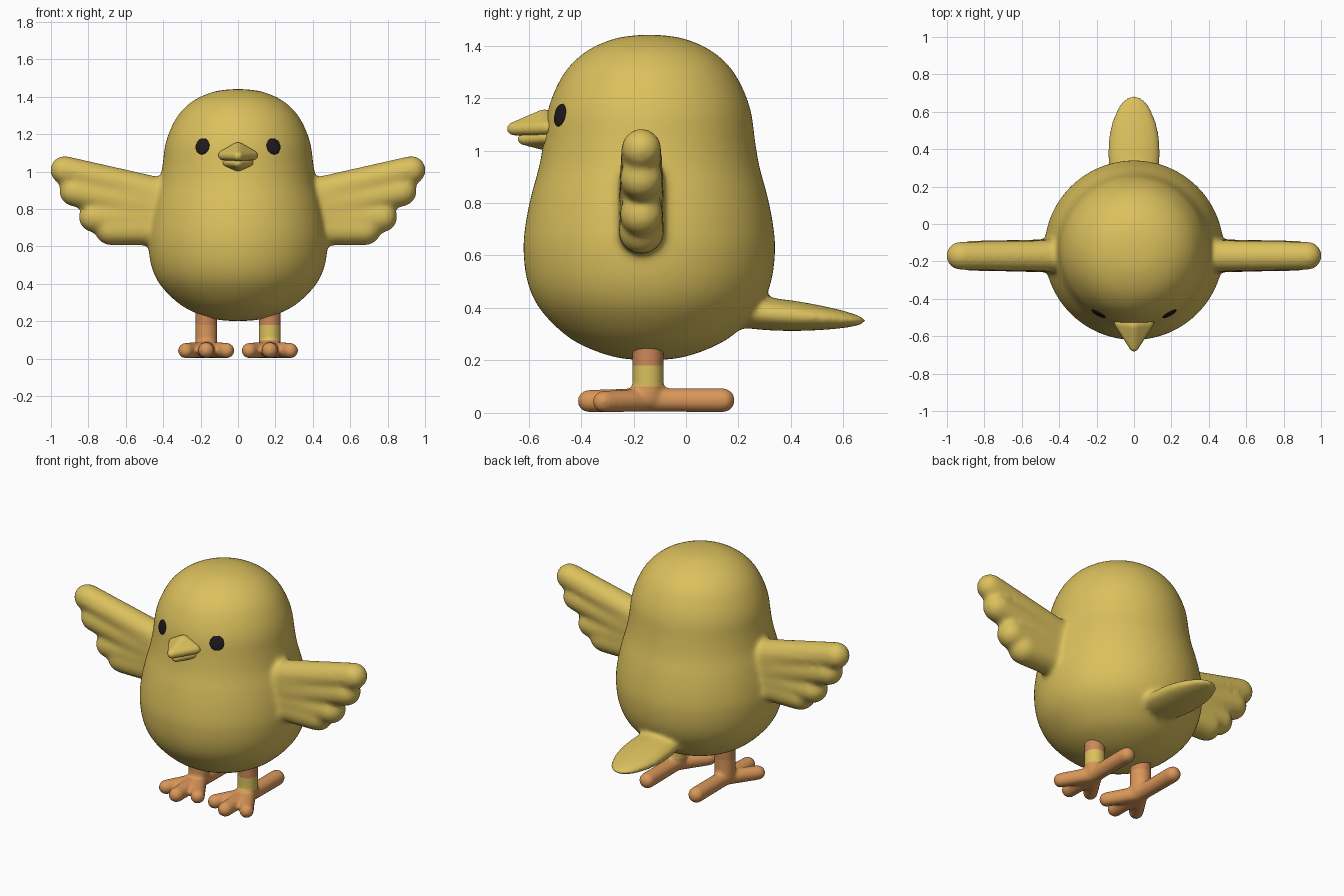
import bpy, bmesh, math
from mathutils import Vector

cube = bpy.data.objects.get("Cube")
if cube:
    bpy.data.objects.remove(cube, do_unlink=True)


def material(name, rgb):
    m = bpy.data.materials.new(name)
    m.use_nodes = True
    color = (*rgb, 1)
    m.diffuse_color = color
    m.node_tree.nodes["Principled BSDF"].inputs["Base Color"].default_value = color
    return m


YELLOW = material("chick_yellow", (0.71, 0.53, 0.11))
ORANGE = material("foot_orange", (0.70, 0.31, 0.10))
SHIN = material("shin_orange", (0.60, 0.25, 0.10))
DARK = material("eye_dark", (0.015, 0.01, 0.012))


def hull(bm, *balls):
    """Add the convex hull of balls (x, y, z, radius) to bm."""
    part = bmesh.new()
    points = bmesh.new()
    for x, y, z, r in balls:
        bmesh.ops.create_icosphere(points, subdivisions=3, radius=r)
        for v in points.verts:
            part.verts.new(v.co + Vector((x, y, z)))
        points.clear()
    res = bmesh.ops.convex_hull(part, input=part.verts[:])
    inner = {v for v in res["geom_interior"] + res["geom_unused"]
             if isinstance(v, bmesh.types.BMVert)}
    bmesh.ops.delete(part, geom=list(inner), context="VERTS")
    merge(bm, part)
    points.free()


def merge(bm, part):
    bmesh.ops.recalc_face_normals(part, faces=part.faces[:])
    mesh = bpy.data.meshes.new("temp")
    part.to_mesh(mesh)
    part.free()
    bm.from_mesh(mesh)
    bpy.data.meshes.remove(mesh)


def finish(name, bm, mats, voxel=None, rounds=0):
    """Turn bm into an object, fused and softened when a voxel size is given."""
    mesh = bpy.data.meshes.new(name)
    bm.to_mesh(mesh)
    bm.free()
    obj = bpy.data.objects.new(name, mesh)
    bpy.context.collection.objects.link(obj)
    bpy.ops.object.select_all(action="DESELECT")
    bpy.context.view_layer.objects.active = obj
    obj.select_set(True)
    if voxel:
        fuse = obj.modifiers.new("fuse", "REMESH")
        fuse.mode = "VOXEL"
        fuse.voxel_size = voxel
        soft = obj.modifiers.new("soften", "SMOOTH")
        soft.factor = 0.5
        soft.iterations = rounds
        for m in ("fuse", "soften"):
            bpy.ops.object.modifier_apply(modifier=m)
    obj.data.materials.clear()
    for m in mats:
        obj.data.materials.append(m)
    bpy.ops.object.shade_smooth()
    return obj


def curve_through(pts, steps=4):
    """Smooth curve through the profile points."""
    p = [Vector(q) for q in [pts[0], *pts, pts[-1]]]
    out = []
    for a, b, c, d in zip(p, p[1:], p[2:], p[3:]):
        for i in range(steps):
            t = i / steps
            out.append(0.5 * (2 * b + (c - a) * t + (2 * a - 5 * b + 4 * c - d) * t ** 2
                              + (3 * b - a - 3 * c + d) * t ** 3))
    return out + [p[-1]]


# Body: lathed egg shape
AXIS_Y = -0.14
profile = [(0, 0.2), (0.12, 0.21), (0.24, 0.25), (0.33, 0.305), (0.42, 0.4), (0.465, 0.5),
           (0.48, 0.62), (0.472, 0.72), (0.45, 0.83), (0.42, 0.94), (0.403, 1.04),
           (0.39, 1.14), (0.36, 1.23), (0.31, 1.315), (0.23, 1.385), (0.12, 1.43), (0, 1.443)]
lathe = bmesh.new()
ring = [lathe.verts.new((max(r, 0), AXIS_Y, z)) for r, z in curve_through(profile)]
edges = [lathe.edges.new(pair) for pair in zip(ring, ring[1:])]
bmesh.ops.spin(lathe, geom=ring + edges, cent=(0, AXIS_Y, 0), axis=(0, 0, 1),
               angle=math.tau, steps=64)
bmesh.ops.remove_doubles(lathe, verts=lathe.verts[:], dist=0.0005)
body = bmesh.new()
merge(body, lathe)

# Wings: a slab with four rounded feathers, on both sides
WING_Y = -0.17
slab = [(0.38, 0.87, 0.09), (0.40, 0.69, 0.088), (0.58, 0.71, 0.08), (0.78, 0.91, 0.07)]
feathers = [[(0.42, 0.885, 0.085), (0.928, 1.008, 0.077)],
            [(0.40, 0.80, 0.09), (0.875, 0.895, 0.082)],
            [(0.40, 0.75, 0.09), (0.77, 0.757, 0.083)],
            [(0.44, 0.695, 0.09), (0.68, 0.692, 0.087)]]
for side in (-1, 1):
    for group in [slab] + feathers:
        hull(body, *[(side * x, WING_Y, z, r) for x, z, r in group])

# Tail: flattened paddle reaching backwards
tail = bmesh.new()
bmesh.ops.create_uvsphere(tail, u_segments=32, v_segments=20, radius=1)
for v in tail.verts:
    x, y, z = v.co
    v.co = (0.142 * x, 0.38 + 0.31 * y, 0.372 - 0.022 * y + (0.06 - 0.018 * y) * z)
merge(body, tail)
body_obj = finish("body_wings_and_tail", body, [YELLOW], 0.013, 16)

# Beak halves
upper = bmesh.new()
hull(upper, (0, -0.657, 1.083, 0.026), (0, -0.54, 1.12, 0.038),
     (-0.08, -0.53, 1.087, 0.027), (0.08, -0.53, 1.087, 0.027))
finish("upper_beak", upper, [YELLOW], 0.008, 5)
lower = bmesh.new()
hull(lower, (0, -0.62, 1.044, 0.023), (0, -0.54, 1.03, 0.03),
     (-0.06, -0.53, 1.05, 0.024), (0.06, -0.53, 1.05, 0.024))
finish("lower_beak", lower, [YELLOW], 0.008, 5)

# Eyes: thin lenses resting on the head surface
for side, label in ((-1, "right"), (1, "left")):
    hit, spot, normal, _ = body_obj.ray_cast(Vector((side * 0.19, -1, 1.135)), Vector((0, 1, 0)))
    eye = bmesh.new()
    bmesh.ops.create_uvsphere(eye, u_segments=24, v_segments=12, radius=1)
    bmesh.ops.scale(eye, verts=eye.verts[:], vec=(0.042, 0.044, 0.008))
    obj = finish(label + "_eye", eye, [DARK])
    obj.rotation_euler = normal.to_track_quat("Z", "Y").to_euler()
    obj.location = spot

# Legs and feet: three front toes and a long back toe
HEEL_Y = -0.145
toes = [(0, -0.37, 0.044), (-0.11, -0.315, 0.042), (0.11, -0.315, 0.042), (0, 0.14, 0.047)]
for side, label in ((-1, "right"), (1, "left")):
    cx = side * 0.17
    leg = bmesh.new()
    hull(leg, (cx, HEEL_Y, 0.065, 0.06), (cx, HEEL_Y, 0.27, 0.06))
    for dx, y, r in toes:
        hull(leg, (cx, HEEL_Y, 0.049, 0.045), (cx + dx, y, r + 0.001, r))
    obj = finish(label + "_leg_and_foot", leg, [ORANGE, YELLOW, SHIN], 0.01, 9)
    # Band edges cut cleanly, then coloured by height
    bm = bmesh.new()
    bm.from_mesh(obj.data)
    for z in (0.1, 0.18):
        bmesh.ops.bisect_plane(bm, geom=bm.verts[:] + bm.edges[:] + bm.faces[:],
                               plane_co=(0, 0, z), plane_no=(0, 0, 1))
    for f in bm.faces:
        z = f.calc_center_median().z
        f.smooth = True
        if z > 0.18:
            f.material_index = 2
        elif z > 0.1 and side > 0:
            f.material_index = 1
    bm.to_mesh(obj.data)
    bm.free()
